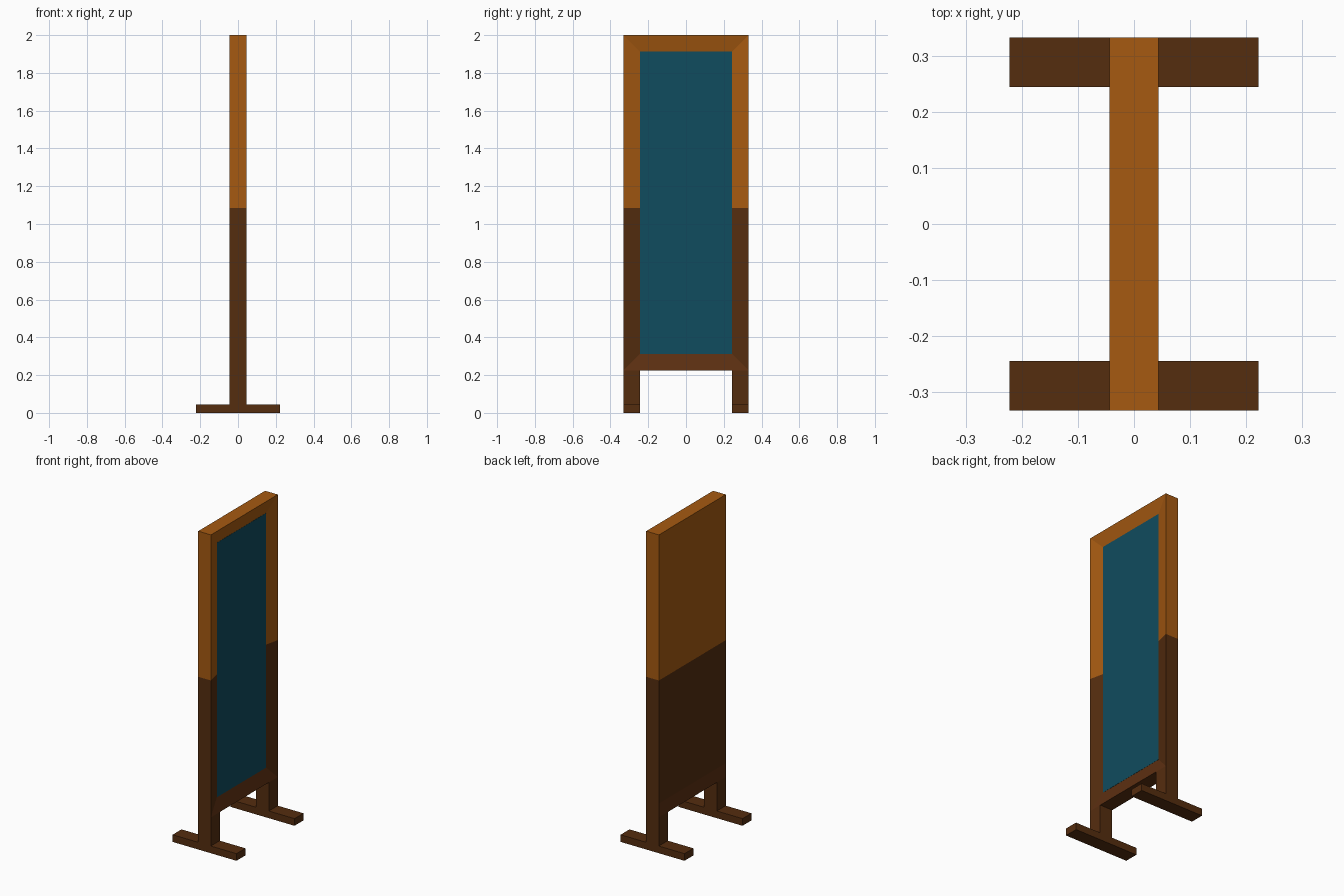
import bpy, bmesh
from mathutils import Matrix, Vector

if "Cube" in bpy.data.objects:
    bpy.data.objects.remove(bpy.data.objects["Cube"])


def material(name, rgb):
    # sRGB 0-255 to linear
    lin = [(c / 255 / 12.92) if c / 255 <= 0.04045 else ((c / 255 + 0.055) / 1.055) ** 2.4 for c in rgb]
    m = bpy.data.materials.new(name)
    m.diffuse_color = (*lin, 1)
    m.use_nodes = True
    m.node_tree.nodes["Principled BSDF"].inputs["Base Color"].default_value = m.diffuse_color
    return m


LIGHT = material("light wood", (166, 90, 17))
DARK = material("dark wood", (85, 45, 15))
RAIL = material("reddish dark wood", (92, 47, 17))
GLASS = material("teal glass", (16, 76, 94))


def box_mesh(x0, x1, y0, y1, z0, z1):
    bm = bmesh.new()
    size = Matrix.Diagonal((x1 - x0, y1 - y0, z1 - z0, 1))
    mid = Matrix.Translation(((x0 + x1) / 2, (y0 + y1) / 2, (z0 + z1) / 2))
    bmesh.ops.create_cube(bm, size=1, matrix=mid @ size)
    return bm


def finish(name, bm, mats):
    me = bpy.data.meshes.new(name)
    bm.to_mesh(me)
    bm.free()
    for m in mats:
        me.materials.append(m)
    ob = bpy.data.objects.new(name, me)
    bpy.context.collection.objects.link(ob)
    return ob


T = 0.044            # half thickness of the frame
W, BAR = 0.332, 0.088  # half width, bar width
BASE, SPLIT, TOP = 0.225, 1.085, 2.0
RECESS = 0.02

# frame: slab with a mitred border sloping in to the glass
bm = box_mesh(-T, T, -W, W, BASE, TOP)
bm.normal_update()
front = [f for f in bm.faces if f.normal.x > 0.9]
bmesh.ops.inset_region(bm, faces=front, thickness=BAR, depth=-RECESS, use_even_offset=True)

# cut at the colour changes, then colour by height
for z in (SPLIT, BASE + BAR):
    bmesh.ops.bisect_plane(bm, geom=bm.verts[:] + bm.edges[:] + bm.faces[:],
                           plane_co=Vector((0, 0, z)), plane_no=Vector((0, 0, 1)))
for f in bm.faces:
    c = f.calc_center_median()
    if c.z < BASE + BAR and abs(c.y) < 0.2:
        f.material_index = 2
    else:
        f.material_index = 0 if c.z > SPLIT else 1
finish("mirror_frame", bm, [LIGHT, DARK, RAIL])

# glass plate
finish("mirror_glass", box_mesh(T - RECESS - 0.004, T - RECESS + 0.001, -W + BAR, W - BAR,
                                BASE + BAR, TOP - BAR), [GLASS])

# legs and feet on both sides
for side, y0 in (("left", -W), ("right", W - BAR)):
    finish(side + "_leg", box_mesh(-T, T, y0, y0 + BAR, 0.045, BASE), [DARK])
    finish(side + "_foot", box_mesh(-0.222, 0.222, y0, y0 + BAR, 0, 0.045), [DARK])
